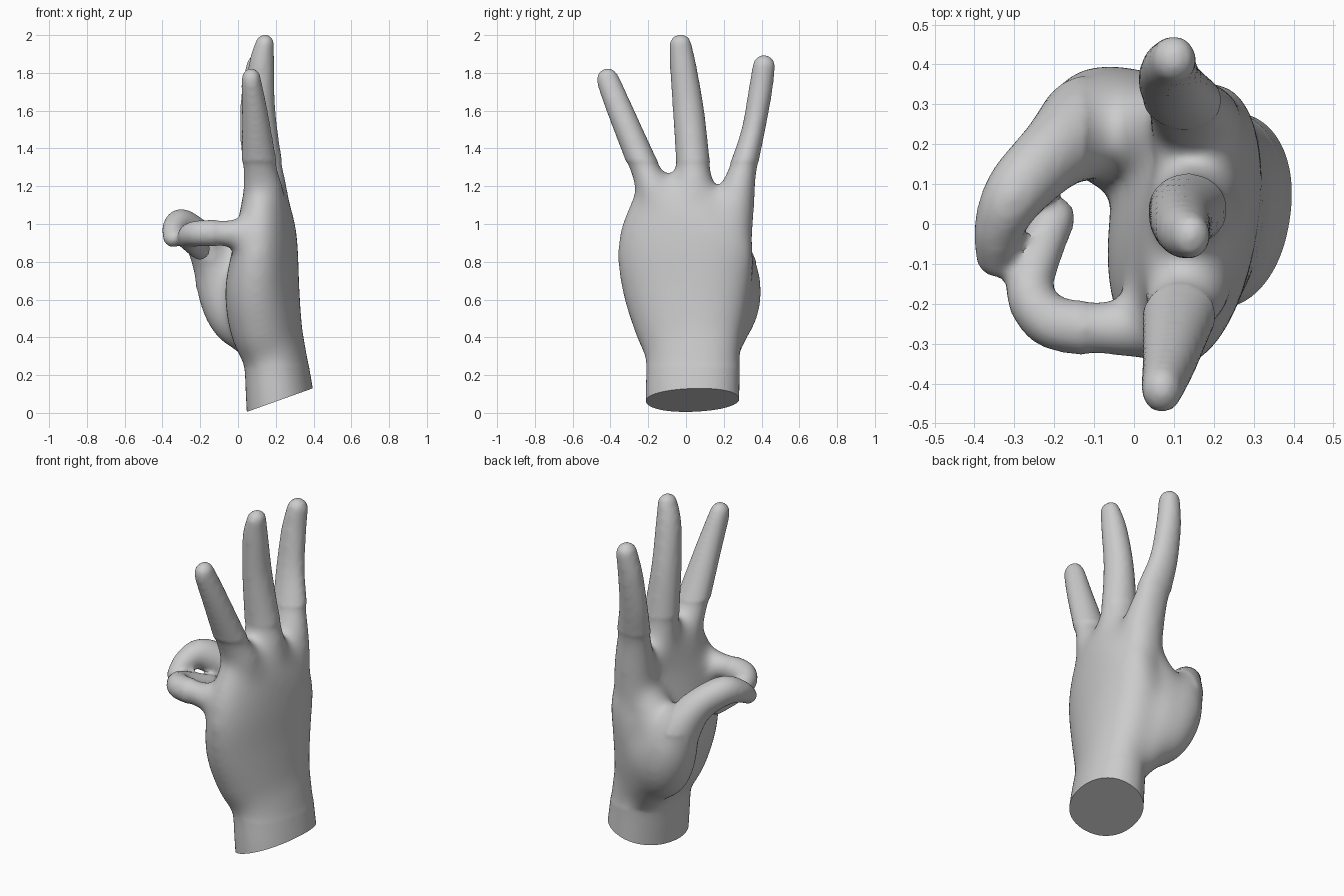
import bpy, bmesh, math
from mathutils import Vector

if "Cube" in bpy.data.objects:
    bpy.data.objects.remove(bpy.data.objects["Cube"])


def catmull(a, b, c, d, t):
    return 0.5 * (2 * b + (c - a) * t + (2 * a - 5 * b + 4 * c - d) * t * t
                  + (3 * b - a - 3 * c + d) * t ** 3)


def loft(bm, stations, ref, power=2.0, sides=32, steps=6):
    """Loft superellipses along stations (x, y, z, half width along ref, half width across)."""
    s = [stations[0]] + stations + [stations[-1]]
    rows = []
    for i in range(1, len(s) - 2):
        for k in range(steps):
            rows.append([catmull(*(s[i + j][n] for j in (-1, 0, 1, 2)), k / steps) for n in range(5)])
    rows.append(list(stations[-1]))
    pts = [Vector(r[:3]) for r in rows]
    n = len(pts) - 1
    dirs = [(pts[min(i + 1, n)] - pts[max(i - 1, 0)]).normalized() for i in range(n + 1)]
    sizes = [r[3:] for r in rows]
    # rounded tip
    end, d, (w, h) = pts[-1], dirs[-1], sizes[-1]
    for k in range(1, 6):
        a = k * 0.3
        pts.append(end + d * min(w, h) * math.sin(a))
        dirs.append(d)
        sizes.append((w * math.cos(a), h * math.cos(a)))
    # rings and side faces
    rings = []
    for p, d, (w, h) in zip(pts, dirs, sizes):
        u = (Vector(ref) - d * Vector(ref).dot(d)).normalized()
        v = d.cross(u)
        ring = []
        for k in range(sides):
            c, t = math.cos(2 * math.pi * k / sides), math.sin(2 * math.pi * k / sides)
            ring.append(bm.verts.new(p + u * w * math.copysign(abs(c) ** (2 / power), c)
                                     + v * h * math.copysign(abs(t) ** (2 / power), t)))
        rings.append(ring)
    for a, b in zip(rings, rings[1:]):
        for k in range(sides):
            j = (k + 1) % sides
            bm.faces.new((a[k], a[j], b[j], b[k]))
    bm.faces.new(rings[0][::-1])
    bm.faces.new(rings[-1])


bm = bmesh.new()
X, Z = (1, 0, 0), (0, 0, 1)

# wrist and palm, turned slightly so the outer edge leans to the palm side
loft(bm, [(.24, .035, -.12, .185, .249), (.22, .035, .1, .175, .249), (.195, .037, .3, .165, .254),
          (.15, .025, .45, .185, .30), (.128, .008, .65, .19, .348), (.145, -.002, .85, .165, .368),
          (.157, .02, 1.0, .142, .345), (.155, .05, 1.07, .128, .31), (.15, .08, 1.12, .11, .24)],
     (1, -.17, 0), power=2.15, sides=48)

# web between palm and thumb
loft(bm, [(.14, .17, .3, .1, .1), (.07, .21, .45, .13, .13), (.03, .235, .6, .15, .15),
          (.03, .235, .77, .13, .13), (.09, .235, .92, .1, .1)], X)

# ring, middle and index fingers, raised
loft(bm, [(.15, -.08, 1.0, .11, .10), (.135, -.165, 1.17, .113, .095), (.115, -.222, 1.3, .096, .08),
          (.09, -.34, 1.58, .07, .07), (.072, -.405, 1.74, .055, .063), (.07, -.418, 1.775, .05, .058)], X)
loft(bm, [(.16, .05, 1.0, .12, .12), (.15, .04, 1.2, .113, .11), (.135, .037, 1.32, .1, .091),
          (.118, .013, 1.6, .08, .083), (.125, -.016, 1.84, .068, .07), (.142, -.03, 1.955, .05, .058)], X)
loft(bm, [(.16, .235, .8, .1, .1), (.16, .245, 1.0, .12, .115), (.145, .272, 1.17, .115, .098),
          (.122, .31, 1.32, .1, .073), (.093, .357, 1.5, .083, .062), (.088, .393, 1.7, .07, .063),
          (.1, .413, 1.84, .056, .06)], X)

# little finger, curled towards the thumb
loft(bm, [(.12, -.24, .94, .09, .1), (0, -.262, .95, .076, .078), (-.13, -.26, .952, .071, .069),
          (-.215, -.24, .95, .069, .067), (-.262, -.17, .935, .063, .06), (-.24, -.08, .9, .06, .058),
          (-.2, .015, .866, .058, .054)], Z)

# thumb with its fleshy base
loft(bm, [(.1, .14, .36, .08, .08), (0, .21, .48, .14, .145), (-.06, .248, .63, .155, .155),
          (-.115, .24, .78, .125, .135), (-.2, .178, .92, .09, .098), (-.295, .08, .996, .08, .085),
          (-.338, -.01, .975, .064, .065), (-.345, -.085, .925, .052, .05)], (1, .2, .1))

bmesh.ops.recalc_face_normals(bm, faces=bm.faces)
mesh = bpy.data.meshes.new("hand")
bm.to_mesh(mesh)
bm.free()
hand = bpy.data.objects.new("hand", mesh)
bpy.context.collection.objects.link(hand)

# fuse all parts into one skin
m = hand.modifiers.new("fuse", 'REMESH')
m.mode, m.voxel_size = 'VOXEL', 0.014
m = hand.modifiers.new("soften", 'SMOOTH')
m.factor, m.iterations = 0.5, 10
bpy.context.view_layer.update()
bm = bmesh.new()
bm.from_object(hand, bpy.context.evaluated_depsgraph_get())
hand.modifiers.clear()

# soften the joins around palm and knuckles
palm = [v for v in bm.verts if .25 < v.co.z < 1.33 and v.co.x > -.12 - .1 * (v.co.z < .8)]
for _ in range(45):
    bmesh.ops.smooth_vert(bm, verts=palm, factor=0.5, use_axis_x=True, use_axis_y=True, use_axis_z=True)

# slanted wrist cut
cut = bmesh.ops.bisect_plane(bm, geom=bm.verts[:] + bm.edges[:] + bm.faces[:], plane_co=(.04, 0, .003),
                             plane_no=(-.125, 0, .35), clear_inner=True)
edges = [e for e in cut["geom_cut"] if isinstance(e, bmesh.types.BMEdge)]
bmesh.ops.contextual_create(bm, geom=edges)
bmesh.ops.recalc_face_normals(bm, faces=bm.faces)
bm.to_mesh(mesh)
bm.free()

bpy.context.view_layer.objects.active = hand
hand.select_set(True)
bpy.ops.object.shade_smooth_by_angle(angle=math.radians(40))
